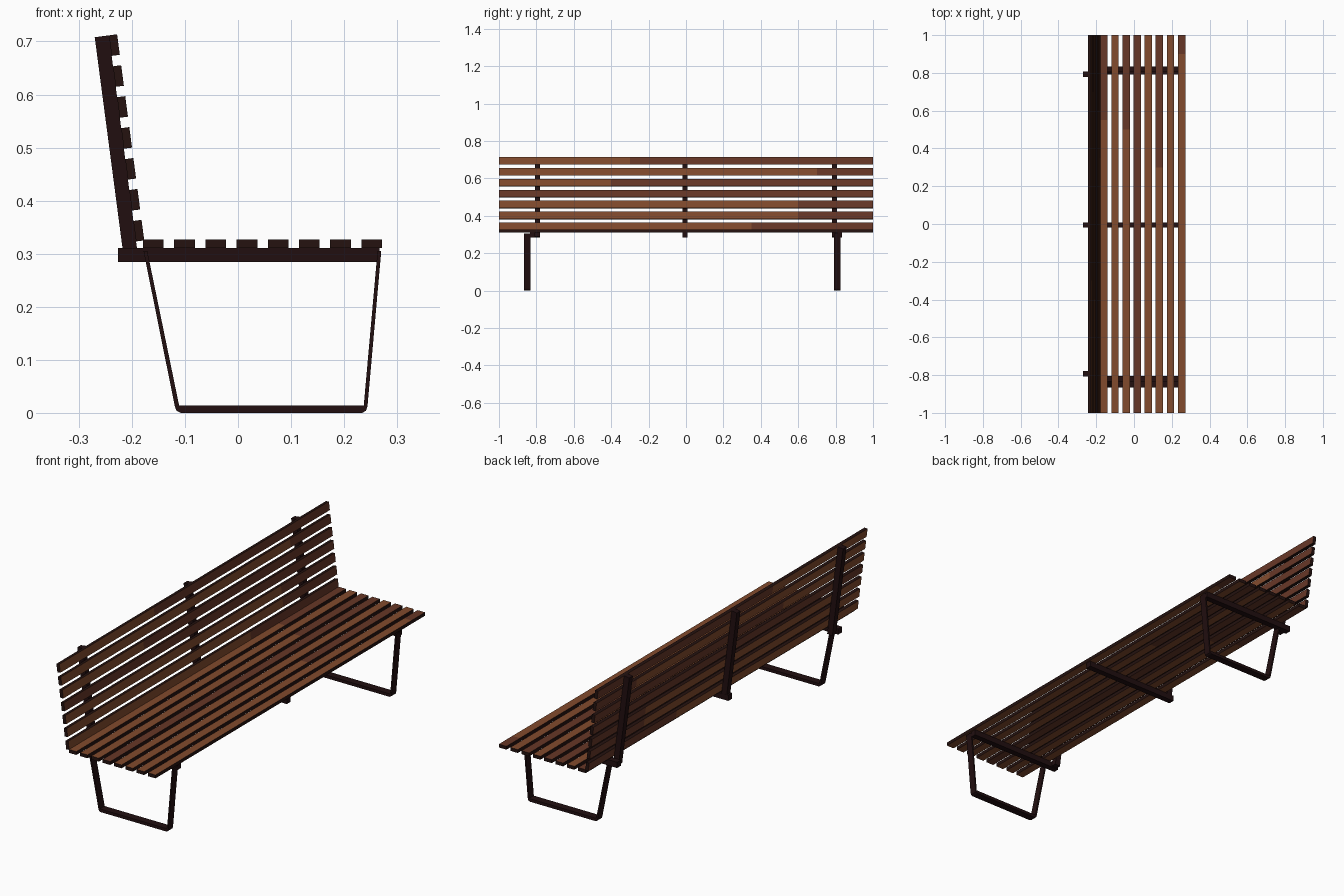
import bpy, bmesh, math
from mathutils import Vector

if "Cube" in bpy.data.objects:
    bpy.data.objects.remove(bpy.data.objects["Cube"])


def material(name, rgb):
    m = bpy.data.materials.new(name)
    m.diffuse_color = (*rgb, 1)
    m.use_nodes = True
    m.node_tree.nodes["Principled BSDF"].inputs["Base Color"].default_value = m.diffuse_color
    return m


LIGHT = material("light wood", (0.225, 0.07, 0.026))
DARK = material("dark wood", (0.135, 0.038, 0.02))
EDGE = material("slat edge", (0.018, 0.006, 0.005))
METAL = material("dark metal", (0.015, 0.0045, 0.005))


def prism(name, profile, y0, y1, mats):
    """Extrude an x-z outline from y0 to y1."""
    bm = bmesh.new()
    face = bm.faces.new([bm.verts.new((x, y0, z)) for x, z in profile])
    ext = bmesh.ops.extrude_face_region(bm, geom=[face])
    verts = [g for g in ext["geom"] if isinstance(g, bmesh.types.BMVert)]
    bmesh.ops.translate(bm, verts=verts, vec=(0, y1 - y0, 0))
    bmesh.ops.recalc_face_normals(bm, faces=bm.faces)
    me = bpy.data.meshes.new(name)
    bm.to_mesh(me)
    bm.free()
    for m in mats:
        me.materials.append(m)
    ob = bpy.data.objects.new(name, me)
    bpy.context.collection.objects.link(ob)
    return ob


def slat(name, profile, broad, split):
    """Board with dark edges; broad faces are light wood up to y = split, dark beyond."""
    ob = prism(name, profile, -1, 1, [LIGHT, DARK, EDGE])
    bm = bmesh.new()
    bm.from_mesh(ob.data)
    if -1 < split < 1:
        bmesh.ops.bisect_plane(bm, geom=bm.verts[:] + bm.edges[:] + bm.faces[:],
                               plane_co=(0, split, 0), plane_no=(0, 1, 0))
    for f in bm.faces:
        if abs(f.normal.dot(broad)) > 0.9:
            f.material_index = 0 if f.calc_center_median().y < split else 1
        else:
            f.material_index = 2
    bm.to_mesh(ob.data)
    bm.free()


def rect(x0, x1, z0, z1):
    return [(x0, z0), (x1, z0), (x1, z1), (x0, z1)]


# Leaning frame of the backrest: s runs down the post, t runs forward
TILT = math.radians(7.5)
SN, CS = math.sin(TILT), math.cos(TILT)


def lean(s, t):
    return (-0.27 + s * SN + t * CS, 0.708 - s * CS + t * SN)


def lean_rect(s0, s1, t0, t1):
    return [lean(s0, t0), lean(s1, t0), lean(s1, t1), lean(s0, t1)]


PITCH, WIDTH = 0.0588, 0.039

# Seat slats
for i, split in enumerate([0.55, 1, 0.5, -1, 1, 0.3, 1, 0.9]):
    x = -0.179 + i * PITCH
    slat(f"seat_slat_{i + 1}", rect(x, x + WIDTH, 0.311, 0.327), Vector((0, 0, 1)), split)

# Backrest slats
for i, split in enumerate([-0.3, 0.7, -0.4, -1, 0.6, 0.6, 0.35]):
    s = i * PITCH
    slat(f"back_slat_{i + 1}", lean_rect(s, s + WIDTH, 0.027, 0.0425),
         Vector((CS, 0, SN)), split)

# Backrest posts and seat bars; the outer bars sit beside the posts
for side, post_y, bar_y in (("left", -0.793, -0.82), ("middle", -0.005, -0.005),
                            ("right", 0.793, 0.82)):
    prism(f"back_post_{side}", lean_rect(0, 0.427, 0, 0.027),
          post_y - 0.0135, post_y + 0.0135, [METAL])
    prism(f"seat_bar_{side}", rect(-0.226, 0.267, 0.284, 0.311),
          bar_y - 0.014, bar_y + 0.014, [METAL])

# Flat-strip leg frames with rounded lower corners
LEG = [(-0.178, 0.305), (-0.119, 0.012), (-0.116, 0.004), (-0.108, 0),
       (0.234, 0), (0.241, 0.004), (0.244, 0.012), (0.270, 0.305),
       (0.263, 0.305), (0.237, 0.014), (-0.111, 0.014), (-0.171, 0.305)]
for side, y in (("left", -0.848), ("right", 0.808)):
    prism(f"leg_frame_{side}", LEG, y - 0.0175, y + 0.0175, [METAL])
